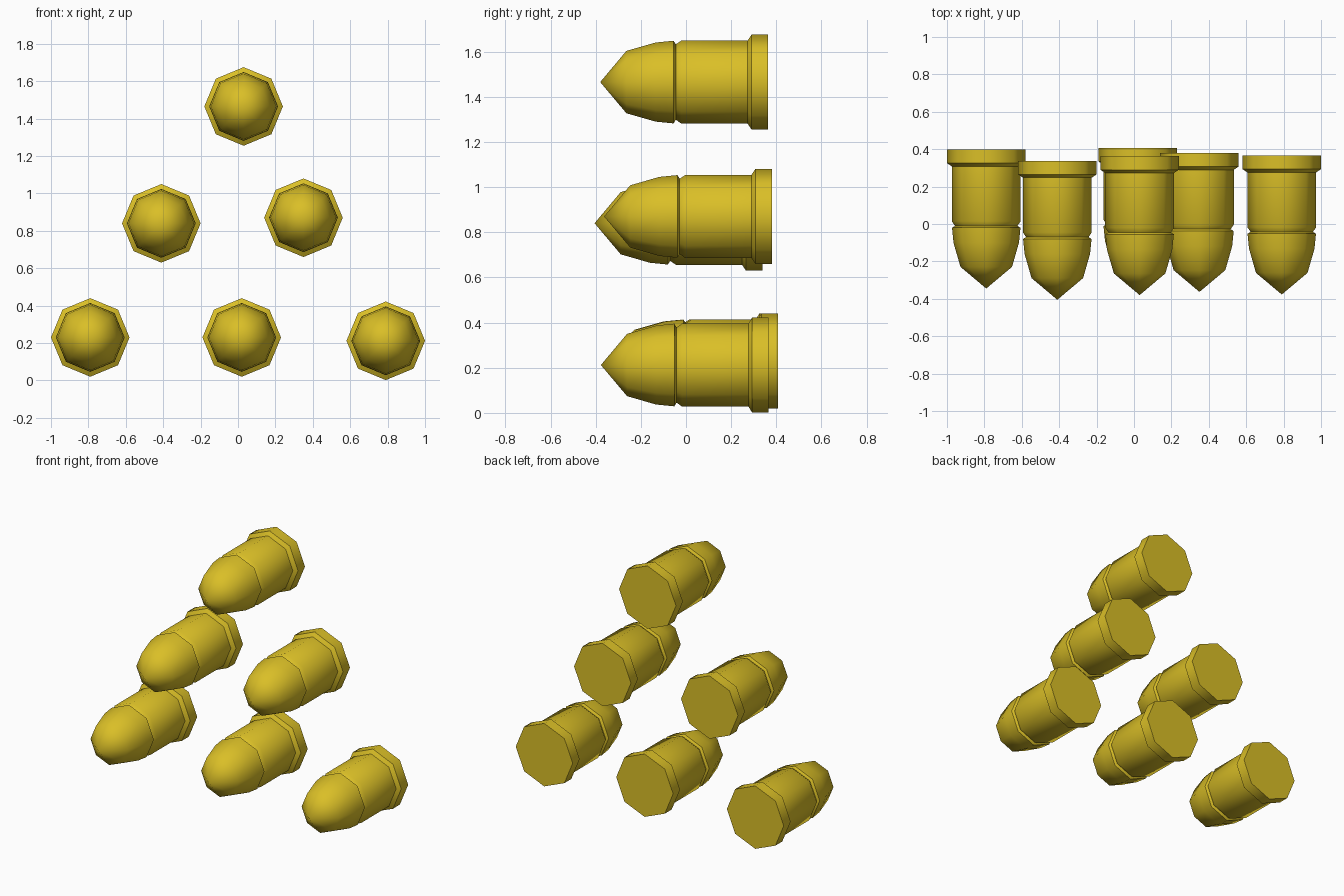
import bpy, bmesh, math
from mathutils import Vector

cube = bpy.data.objects.get("Cube")
if cube:
    bpy.data.objects.remove(cube, do_unlink=True)

# Brass material
brass = bpy.data.materials.new("brass_yellow")
brass.use_nodes = True
color = (0.70, 0.52, 0.02, 1)
brass.diffuse_color = color
brass.node_tree.nodes["Principled BSDF"].inputs["Base Color"].default_value = color

SIDES = 8
# (distance behind the tip, radius): nose, groove, casing, rim
PROFILE = [(0.116, 0.138), (0.245, 0.175), (0.325, 0.183), (0.335, 0.167),
           (0.36, 0.184), (0.653, 0.184), (0.67, 0.21), (0.743, 0.21)]


def bullet_mesh():
    """Eight-sided round lying along y, with its tip at the origin."""
    bm = bmesh.new()
    tip = bm.verts.new((0, 0, 0))
    rings = []
    for y, r in PROFILE:
        angles = [2 * math.pi * i / SIDES for i in range(SIDES)]
        rings.append([bm.verts.new((r * math.cos(a), y, r * math.sin(a)))
                      for a in angles])
    for i in range(SIDES):
        j = (i + 1) % SIDES
        bm.faces.new((tip, rings[0][i], rings[0][j]))
        for a, b in zip(rings, rings[1:]):
            bm.faces.new((a[i], b[i], b[j], a[j]))
    bm.faces.new(rings[-1])
    bmesh.ops.recalc_face_normals(bm, faces=bm.faces)
    mesh = bpy.data.meshes.new("bullet")
    bm.to_mesh(mesh)
    bm.free()
    mesh.materials.append(brass)
    return mesh


# Pyramid arrangement: tip position of each round
TIPS = {
    "bullet_top": (0.03, -0.38, 1.465),
    "bullet_middle_right": (-0.41, -0.405, 0.84),
    "bullet_middle_left": (0.35, -0.363, 0.87),
    "bullet_bottom_right": (-0.79, -0.345, 0.23),
    "bullet_bottom_centre": (0.02, -0.336, 0.23),
    "bullet_bottom_left": (0.79, -0.377, 0.212),
}
mesh = bullet_mesh()
bpy.ops.object.select_all(action='DESELECT')
for name, tip in TIPS.items():
    obj = bpy.data.objects.new(name, mesh)
    obj.location = Vector(tip)
    bpy.context.collection.objects.link(obj)

# Smooth sides, crisp groove and rim
obj.select_set(True)
bpy.context.view_layer.objects.active = obj
bpy.ops.object.shade_smooth_by_angle(angle=math.radians(50))
